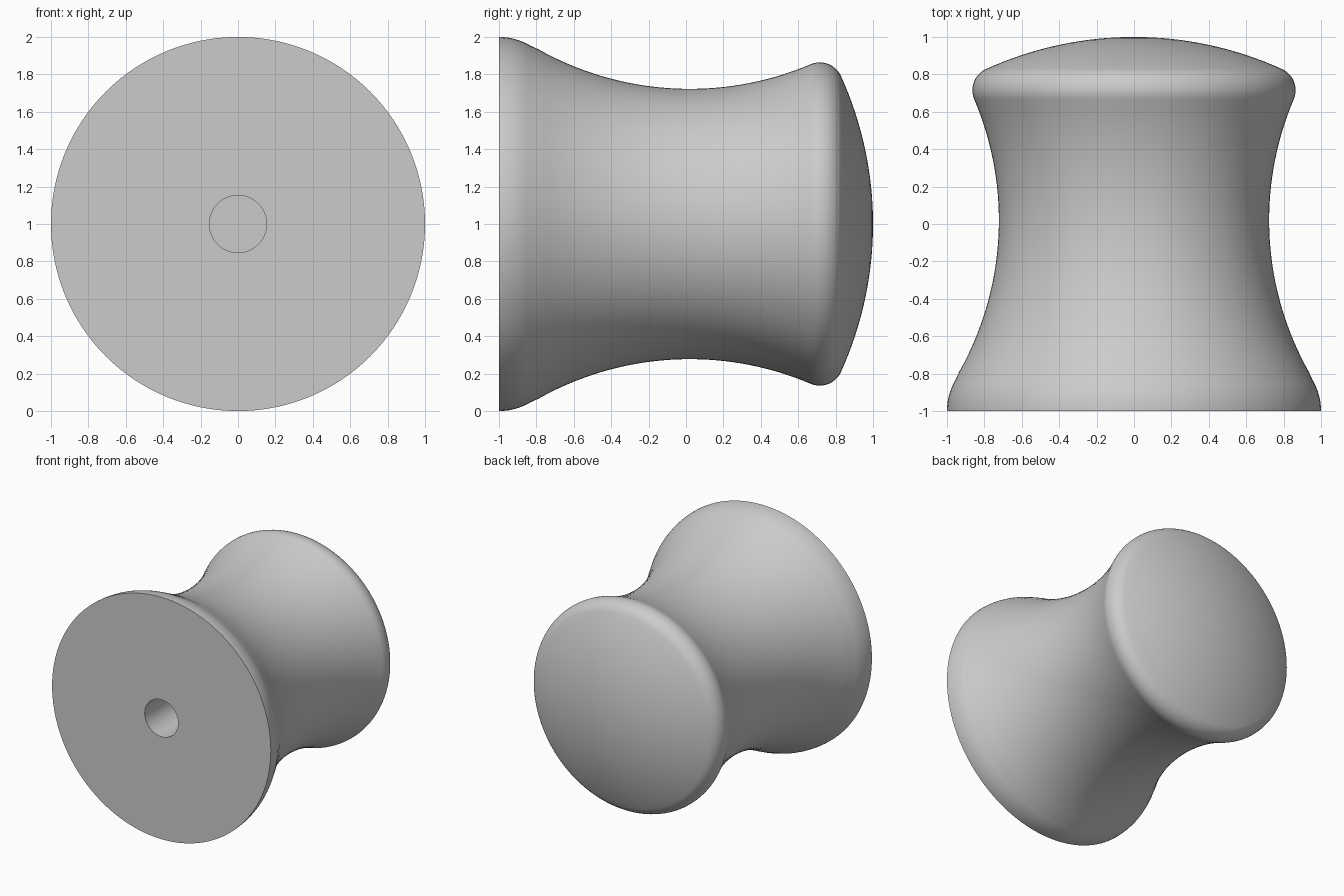
import bpy
import bmesh
from math import atan2, cos, sin, pi, hypot
from mathutils import Vector, Matrix

cube = bpy.data.objects.get("Cube")
if cube:
    bpy.data.objects.remove(cube, do_unlink=True)

SEGMENTS = 128
AXIS_Z = 1.0
HOLE_RADIUS, HOLE_END = 0.153, 0.0


def arc(center, radius, start, end, steps):
    """Points (y, radius) on an arc between two angles."""
    angles = [start + (end - start) * i / steps for i in range(steps + 1)]
    return [(center[0] + radius * cos(a), center[1] + radius * sin(a)) for a in angles]


def angle_to(a, b):
    return atan2(b[1] - a[1], b[0] - a[0])


# Tangent circle centres in (y, radius)
flange = (-1.0, 0.67)
waist = (0.02, 2.375)
bead = (0.715, 0.739)
bead_r = 0.125
flange_r = 0.33
waist_r = hypot(bead[0] - waist[0], bead[1] - waist[1]) - bead_r
dome_r = 1.911
dome = (1.0 - dome_r, 0.0)

# Profile: screw hole, flat base, flange, waist, bead, domed end
to_bead = angle_to(waist, bead)
dome_edge = angle_to(dome, bead)
profile = [(HOLE_END, 0.0), (HOLE_END, HOLE_RADIUS), (-1.0, HOLE_RADIUS)]
profile += arc(flange, flange_r, pi / 2, angle_to(flange, waist), 10)
profile += arc(waist, waist_r, angle_to(waist, flange), to_bead, 36)[1:]
profile += arc(bead, bead_r, to_bead + pi, dome_edge, 16)[1:]
profile += arc(dome, dome_r, dome_edge, 0.0, 16)[1:]

# Turn the profile around the horizontal axis
bm = bmesh.new()
verts = [bm.verts.new((r, y, AXIS_Z)) for y, r in profile]
edges = [bm.edges.new(pair) for pair in zip(verts, verts[1:])]
bmesh.ops.spin(bm, geom=verts + edges, cent=Vector((0, 0, AXIS_Z)),
               axis=Vector((0, 1, 0)), angle=2 * pi, steps=SEGMENTS)
bmesh.ops.remove_doubles(bm, verts=bm.verts, dist=0.0002)
bmesh.ops.recalc_face_normals(bm, faces=bm.faces)
mesh = bpy.data.meshes.new("knob")
bm.to_mesh(mesh)
bm.free()
knob = bpy.data.objects.new("knob", mesh)
bpy.context.collection.objects.link(knob)

# Plain grey finish
grey = bpy.data.materials.new("light grey")
grey.use_nodes = True
color = (0.6, 0.6, 0.6, 1.0)
grey.diffuse_color = color
grey.node_tree.nodes["Principled BSDF"].inputs["Base Color"].default_value = color
mesh.materials.append(grey)

bpy.ops.object.select_all(action="DESELECT")
knob.select_set(True)
bpy.context.view_layer.objects.active = knob
bpy.ops.object.shade_smooth_by_angle()
